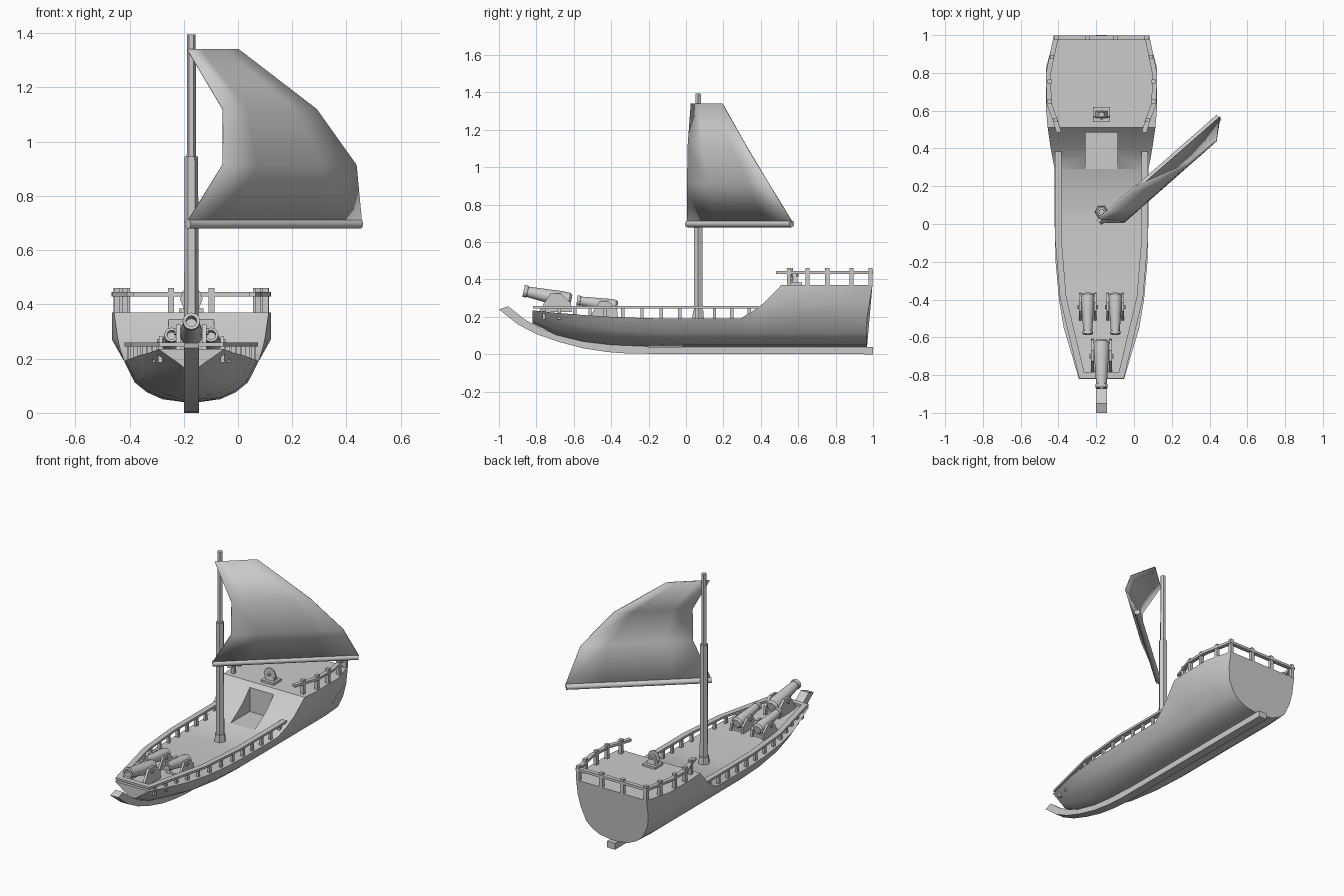
import bpy, bmesh, math
from mathutils import Vector, Matrix

if "Cube" in bpy.data.objects:
    bpy.data.objects.remove(bpy.data.objects["Cube"])

CX = -0.172  # ship centreline


def finish(name, bm, smooth=None, loc=(CX, 0, 0)):
    bmesh.ops.remove_doubles(bm, verts=bm.verts, dist=1e-5)
    bmesh.ops.recalc_face_normals(bm, faces=bm.faces)
    me = bpy.data.meshes.new(name)
    bm.to_mesh(me)
    bm.free()
    ob = bpy.data.objects.new(name, me)
    ob.location = loc
    bpy.context.collection.objects.link(ob)
    if smooth:
        bpy.ops.object.select_all(action='DESELECT')
        ob.select_set(True)
        bpy.context.view_layer.objects.active = ob
        bpy.ops.object.shade_smooth_by_angle(angle=math.radians(smooth))
    return ob


def add_box(bm, c, s):
    bmesh.ops.create_cube(bm, size=1, matrix=Matrix.Translation(c) @ Matrix.Diagonal((*s, 1)))


def loft(bm, rings, closed=True, caps=True):
    rows = [[bm.verts.new(p) for p in r] for r in rings]
    n = len(rows[0])
    for a, b in zip(rows, rows[1:]):
        for i in range(n if closed else n - 1):
            j = (i + 1) % n
            bm.faces.new((a[i], a[j], b[j], b[i]))
    if caps:
        bm.faces.new(rows[0])
        bm.faces.new(rows[-1])


def add_plate(bm, pts, x0, x1):
    """Extrude a y/z outline across x."""
    loft(bm, [[(x, y, z) for y, z in pts] for x in (x0, x1)])


def add_turned(bm, prof, m, n):
    """Turn (distance, radius) pairs about local z, then place with m."""
    loft(bm, [[m @ Vector((r * math.cos(2 * math.pi * i / n), r * math.sin(2 * math.pi * i / n), d))
               for i in range(n)] for d, r in prof])


def add_strip(bm, path, w, z0, z1):
    """Flat rail of width w along an x/y path with mitred corners."""
    P = [Vector(p) for p in path]
    rings = []
    for i, p in enumerate(P):
        a = (p - P[i - 1]).normalized() if i else (P[1] - p).normalized()
        b = (P[i + 1] - p).normalized() if i < len(P) - 1 else a
        t = (a + b).normalized()
        o = Vector((-t.y, t.x)) * (w / 2 / max(t.dot(a), 0.4))
        q, r = p + o, p - o
        rings.append([(q.x, q.y, z0), (r.x, r.y, z0), (r.x, r.y, z1), (q.x, q.y, z1)])
    loft(bm, rings)


def mirrored(half):
    return half + [(-x, y) for x, y in reversed(half)]


# Hull: y, half width, upper half width, top z, bottom z, bow sharpness
stations = [(-0.82, .120, .120, .235, .165, 1), (-0.7, .155, .155, .222, .105, .8),
            (-0.55, .20, .20, .210, .068, .5), (-0.4, .225, .225, .200, .05, .25),
            (-0.2, .243, .243, .193, .042, .08), (0, .248, .248, .19, .04, 0),
            (.29, .248, .248, .19, .04, 0), (.36, .248, .262, .233, .04, 0),
            (.42, .248, .272, .277, .04, 0), (.51, .248, .285, .37, .04, 0),
            (.6, .248, .293, .37, .04, 0), (.83, .248, .293, .37, .04, 0),
            (.968, .235, .248, .37, .04, 0)]
round_sec = [(.12, 0), (.43, .07), (.66, .24), (.84, .48), (1, 1)]
sharp_sec = [(.2, 0), (.42, .3), (.6, .5), (.8, .75), (1, 1)]
rings = []
for y, hw, hw2, zt, zb, k in stations:
    zg = min(zt, .19) if y > 0 else zt
    half = []
    for (w0, f0), (w1, f1) in zip(round_sec, sharp_sec):
        half.append((hw * (w0 + (w1 - w0) * k), zb + (zg - zb) * (f0 + (f1 - f0) * k)))
    half += [(hw2, min(zt, .27) if y > 0 else zt), (hw2, zt)]
    ring = half + [(-x, z) for x, z in reversed(half)]
    rake = .16 if y > .9 else 0
    rings.append([(x, y + rake * max(0, z - .19), z) for x, z in ring])
bm = bmesh.new()
loft(bm, rings)
hull = finish("hull", bm, 40)

# Doorway recess in the raised stern deck
bm = bmesh.new()
add_box(bm, (0, .365, .3455), (.168, .24, .309))
cutter = finish("recess_cutter", bm)
cutter.hide_render = True
cutter.hide_viewport = True
mod = hull.modifiers.new("recess", 'BOOLEAN')
mod.object = cutter
mod.operation = 'DIFFERENCE'
mod.solver = 'EXACT'

# Keel with curved stem
bm = bmesh.new()
under = [(1, 0), (-.3, .003), (-.42, .012), (-.55, .032), (-.68, .066), (-.8, .108), (-.9, .16), (-1, .24)]
over = [(-.95, .256), (-.86, .185), (-.76, .13), (-.6, .085), (-.4, .055), (-.2, .04), (1, .04)]
add_plate(bm, under + over, -.028, .028)
finish("keel", bm, 30)

# Main deck rail and posts
half = [(.229, .385), (.229, -.08), (.203, -.39), (.105, -.80)]
bm = bmesh.new()
add_strip(bm, mirrored(half), .034, .245, .259)
for (x0, y0), (x1, y1) in zip(half, half[1:]):
    n = max(1, round(math.hypot(x1 - x0, y1 - y0) / .09))
    for i in range(n):
        x, y = x0 + (x1 - x0) * (i + .5) / n, y0 + (y1 - y0) * (i + .5) / n
        for s in (1, -1):
            add_box(bm, (s * x, y, .217), (.016, .018, .062))
finish("deck_rail", bm)

# Stern rail and posts
bm = bmesh.new()
add_strip(bm, mirrored([(.225, .485), (.245, .55), (.278, .64), (.281, .80), (.242, .986)]), .026, .43, .446)
posts = [(.245, .55), (.274, .65), (.276, .755), (.262, .885), (.238, .986), (.075, .986)]
for x, y in posts:
    for s in (1, -1):
        add_box(bm, (s * x, y, .414), (.022, .022, .092))
finish("stern_rail", bm)

# Helm: base, stand and wheel
bm = bmesh.new()
add_box(bm, (0, .58, .376), (.09, .08, .016))
loft(bm, [[(-a, .58 - b, z), (a, .58 - b, z), (a, .58 + b, z), (-a, .58 + b, z)]
          for a, b, z in ((.032, .02, .38), (.014, .01, .435))])
wheel = Matrix.Translation((0, .572, .42)) @ Matrix.Rotation(math.pi / 2, 4, 'X')
add_turned(bm, [(0, .042), (.008, .042)], wheel, 8)
add_turned(bm, [(-.03, .008), (.02, .008)], wheel, 8)
finish("helm", bm)

# Six-sided mast in two lengths, with a foot collar
bm = bmesh.new()
add_turned(bm, [(.18, .036), (.235, .032), (.235, .027), (.945, .025), (.945, .017), (1.395, .016)],
           Matrix.Translation((0, .065, 0)), 6)
finish("mast", bm)

# Boom
a, b = Vector((-.185, .008, .697)), Vector((.45, .565, .697))
bm = bmesh.new()
m = Matrix.Translation(a) @ (b - a).to_track_quat('Z', 'Y').to_matrix().to_4x4()
add_turned(bm, [(0, .018), ((b - a).length, .018)], m, 8)
finish("boom", bm, 50, (0, 0, 0))

# Sail: luff and leech points joined row by row
rows = [((-.185, .028, 1.34), (0, .195, 1.34)), ((-.055, .012, 1.12), (.288, .318, 1.12)),
        ((-.055, .008, .915), (.435, .44, .915)), ((-.185, .008, .705), (.455, .568, .705))]
bm = bmesh.new()
loft(bm, [[Vector(l).lerp(Vector(r), i / 4) for i in range(5)] for l, r in rows], closed=False, caps=False)
sail = finish("sail", bm, 60, (0, 0, 0))
sol = sail.modifiers.new("cloth", 'SOLIDIFY')
sol.thickness = .008
sol.offset = 0


# Cannons on carriages
def cannon(name, x, y, z, s, tilt):
    bm = bmesh.new()
    m = Matrix.Translation((0, 0, .078)) @ Matrix.Rotation(math.pi / 2 - math.radians(tilt), 4, 'X')
    barrel = [(-.088, .001), (-.088, .03), (-.076, .042), (-.03, .042), (.03, .037), (.15, .028),
              (.152, .032), (.172, .032), (.172, .02), (.12, .02), (.12, .001)]
    add_turned(bm, barrel, m, 12)
    cheek = [(-.09, 0), (.09, 0), (.085, .05), (.03, .1), (-.025, .1)]
    for side in (1, -1):
        add_plate(bm, cheek, side * .04, side * .056)
    add_box(bm, (0, 0, .012), (.09, .15, .02))
    add_turned(bm, [(-.064, .012), (.064, .012)],
               Matrix.Translation((0, 0, .075)) @ Matrix.Rotation(math.pi / 2, 4, 'Y'), 8)
    ob = finish(name, bm, 35, (x, y, z))
    ob.scale = (s, s, s)


cannon("bow_cannon", CX, -.70, .225, 1, 12)
for side, label in ((-1, "left"), (1, "right")):
    cannon("cannon_" + label, CX + side * .073, -.44, .2, .84, 9)
